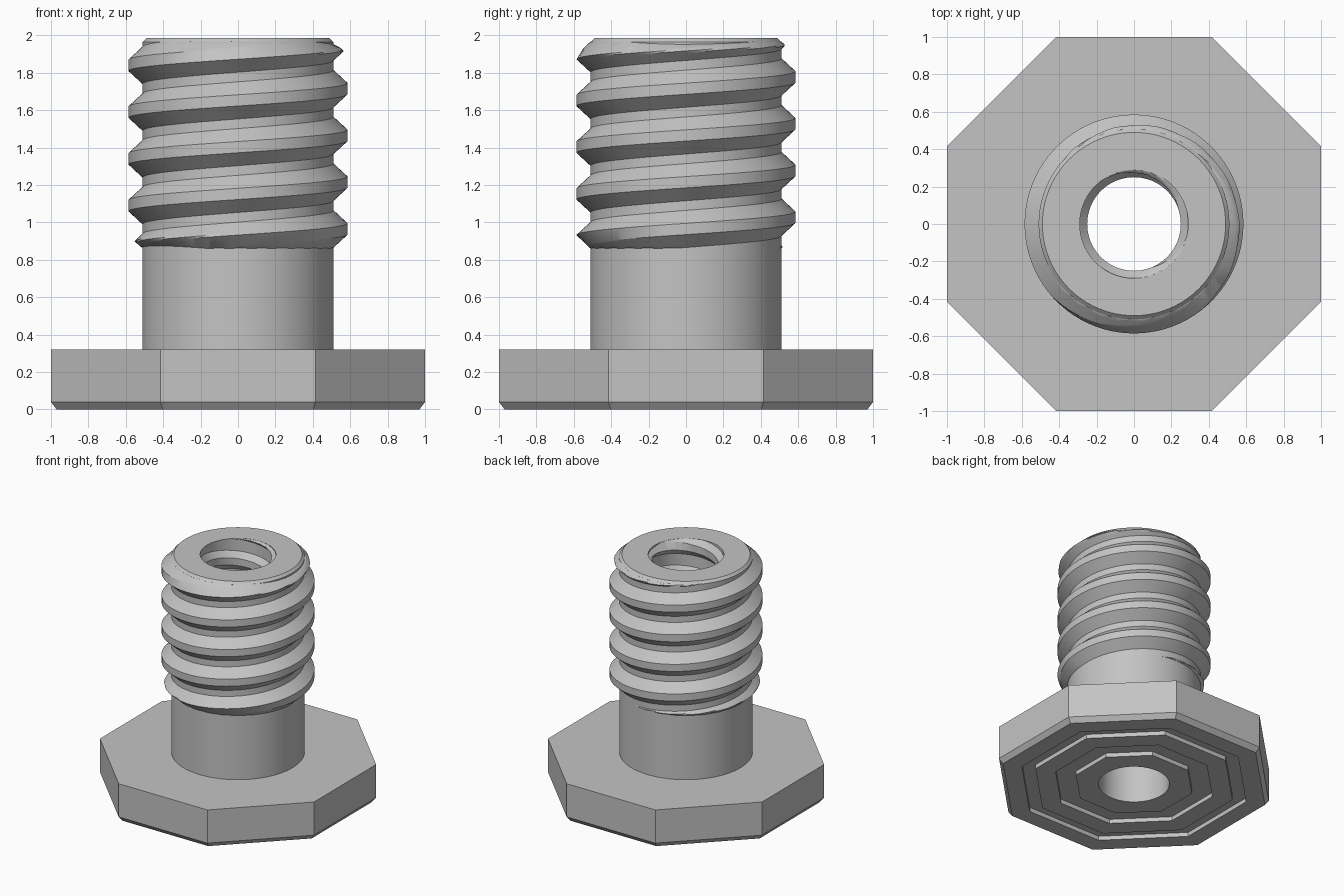
import bpy, bmesh
from math import sin, cos, pi, radians

SIDES = 96
PITCH = 0.25
TOP = 1.985

cube = bpy.data.objects.get("Cube")
if cube:
    bpy.data.objects.remove(cube)

steel = bpy.data.materials.new("grey_metal")
steel.use_nodes = True
grey = (0.55, 0.55, 0.55, 1)
steel.diffuse_color = grey
steel.node_tree.nodes["Principled BSDF"].inputs["Base Color"].default_value = grey


def finish(name, bm):
    """Turn a bmesh into a shaded object."""
    bmesh.ops.recalc_face_normals(bm, faces=bm.faces)
    mesh = bpy.data.meshes.new(name)
    bm.to_mesh(mesh)
    bm.free()
    mesh.materials.append(steel)
    obj = bpy.data.objects.new(name, mesh)
    bpy.context.collection.objects.link(obj)
    bpy.ops.object.select_all(action="DESELECT")
    obj.select_set(True)
    bpy.context.view_layer.objects.active = obj
    bpy.ops.object.shade_smooth_by_angle(angle=radians(25))
    return obj


def bridge(bm, rows, closed):
    """Join neighbouring rows of vertices with quads."""
    for a, b in zip(rows, rows[1:]):
        n = len(a)
        for i in range(n if closed else n - 1):
            j = (i + 1) % n
            bm.faces.new((a[i], a[j], b[j], b[i]))


def circle(radius, angle):
    return radius


def octagon(apothem, angle):
    step = pi / 4
    return apothem / cos((angle + step / 2) % step - step / 2)


def loft(name, rings):
    """Closed body through a loop of (shape, size, height) rings."""
    bm = bmesh.new()
    rows = []
    for shape, size, z in rings:
        row = []
        for i in range(SIDES):
            t = 2 * pi * i / SIDES
            r = shape(size, t)
            row.append(bm.verts.new((r * cos(t), r * sin(t), z)))
        rows.append(row)
    bridge(bm, rows + rows[:1], True)
    return finish(name, bm)


def thread(name, root, height, crest, base, low, high, outward):
    """Helical ridge that fades into its wall at both ends."""
    bm = bmesh.new()
    rows = []
    first = int((low - base - 0.965) / PITCH * SIDES) - 1
    last = int((high + base - 0.965) / PITCH * SIDES) + 1
    half = 8
    flank = [base + (crest - base) * k / half for k in range(half + 1)]
    offsets = [-d for d in flank] + flank[::-1]
    for i in range(first, last + 1):
        t = 2 * pi * i / SIDES
        row = []
        for d in offsets:
            z = 0.965 + PITCH * i / SIDES + d
            h = height * (base - abs(d)) / (base - crest) - 0.003
            h = max(-0.03, min(h, (z - low) * 1.1, (high - z) * 1.1))
            r = root + outward * h
            z = min(max(z, low), high)
            row.append(bm.verts.new((r * cos(t), r * sin(t), z)))
        rows.append(row)
    bridge(bm, rows, False)
    return finish(name, bm)


# Octagonal head, with two stepped grooves cut into its underside
groove = 0.035
rings = [(circle, 0.27, 0.32), (circle, 0.27, 0)]
for inner, outer in ((0.43, 0.58), (0.73, 0.83)):
    rings += [(octagon, inner, 0), (octagon, inner, groove),
              (octagon, outer, groove), (octagon, outer, 0)]
rings += [(octagon, 0.97, 0), (octagon, 1, 0.04), (octagon, 1, 0.32)]
loft("octagonal_head", rings)

# Hollow shaft with a chamfered tip
loft("hollow_shaft", [
    (circle, 0.27, 0.32), (circle, 0.51, 0.32),
    (circle, 0.51, 1.965), (circle, 0.49, TOP),
    (circle, 0.29, TOP), (circle, 0.29, 0.88), (circle, 0.27, 0.86),
])

# Threads outside the shaft and inside the bore
thread("outer_thread", 0.51, 0.078, 0.03, 0.102, 0.86, 1.967, 1)
thread("inner_thread", 0.29, 0.043, 0.03, 0.08, 0.88, TOP, -1)
